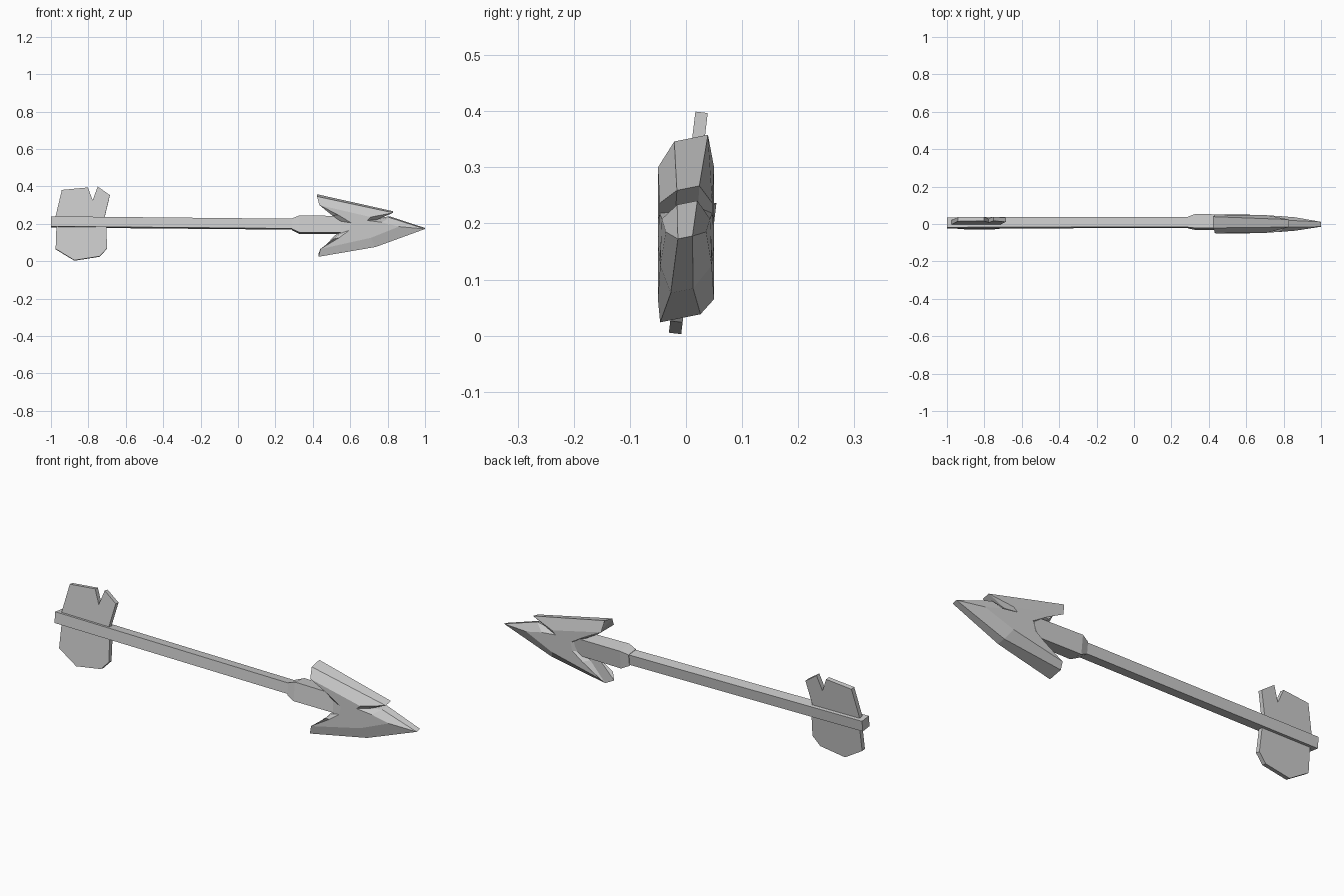
import bpy, bmesh
from math import sin, cos

if "Cube" in bpy.data.objects:
    bpy.data.objects.remove(bpy.data.objects["Cube"])

ROLL = 0.12  # the arrow leans slightly about its length


def finish(name, bm):
    bmesh.ops.recalc_face_normals(bm, faces=bm.faces)
    me = bpy.data.meshes.new(name)
    bm.to_mesh(me)
    bm.free()
    ob = bpy.data.objects.new(name, me)
    bpy.context.collection.objects.link(ob)
    return ob


def bridge(bm, a, b):
    n = len(a)
    for i in range(n):
        j = (i + 1) % n
        bm.faces.new((a[i], a[j], b[j], b[i]))


def square_bar(name, stations):
    """Four-sided bar through stations (x, y, z, half_y, half_z)."""
    bm = bmesh.new()
    rings = []
    for x, y, z, hy, hz in stations:
        ring = []
        for sy, sz in ((-1, -1), (1, -1), (1, 1), (-1, 1)):
            dy, dz = sy * hy, sz * hz
            ring.append(bm.verts.new((x, y + dy * cos(ROLL) + dz * sin(ROLL),
                                      z - dy * sin(ROLL) + dz * cos(ROLL))))
        rings.append(ring)
    for a, b in zip(rings, rings[1:]):
        bridge(bm, a, b)
    bm.faces.new(rings[0])
    bm.faces.new(rings[-1])
    return finish(name, bm)


def vane(name, outline, half=0.011):
    """Flat feather cut from an x-z outline, leaning with the shaft."""
    bm = bmesh.new()
    sides = [[bm.verts.new((x, 0.004 + ROLL * (z - 0.2) + s * half, z - s * half * ROLL))
              for x, z in outline] for s in (-1, 1)]
    bridge(bm, *sides)
    for side in sides:
        bm.faces.new(side)
    return finish(name, bm)


# shaft and the collar that holds the head
square_bar("shaft", [(-1, 0.006, 0.21, 0.027, 0.027), (0.6, 0.008, 0.195, 0.026, 0.026)])
square_bar("collar", [(0.29, 0.008, 0.197, 0.029, 0.029),
                      (0.33, 0.011, 0.195, 0.038, 0.046),
                      (0.62, 0.008, 0.193, 0.034, 0.044)])

# feathers
vane("upper_feather", [(-0.975, 0.21), (-0.975, 0.24), (-0.942, 0.38), (-0.803, 0.393),
                       (-0.777, 0.325), (-0.75, 0.398), (-0.685, 0.352), (-0.712, 0.24),
                       (-0.712, 0.21)])
vane("lower_feather", [(-0.97, 0.21), (-0.975, 0.065), (-0.875, 0.004), (-0.74, 0.025),
                       (-0.70, 0.068), (-0.705, 0.21)])

# arrow head: rim (x, z, half thickness) and raised face (x, z, half thickness)
HEAD = [
    ((1.0, 0.175, 0.013), (0.86, 0.185, 0.036)),
    ((0.735, 0.08, 0.02), (0.71, 0.125, 0.046)),
    ((0.43, 0.031, 0.036), (0.44, 0.065, 0.05)),
    ((0.51, 0.125, 0.032), (0.54, 0.125, 0.05)),
    ((0.548, 0.155, 0.03), (0.595, 0.165, 0.05)),
    ((0.548, 0.22, 0.03), (0.605, 0.205, 0.05)),
    ((0.505, 0.25, 0.032), (0.535, 0.248, 0.05)),
    ((0.423, 0.352, 0.03), (0.435, 0.30, 0.05)),
    ((0.83, 0.263, 0.02), (0.71, 0.236, 0.047)),
    ((0.74, 0.225, 0.02), (0.69, 0.218, 0.047)),
    ((0.81, 0.237, 0.018), (0.77, 0.208, 0.043)),
]
bm = bmesh.new()
rims = []
for s in (-1, 1):
    rim = [bm.verts.new((x, s * h + 0.06 * (z - 0.2), z + 0.2 * s * h))
           for (x, z, h), _ in HEAD]
    face = [bm.verts.new((x, s * h, z)) for _, (x, z, h) in HEAD]
    bridge(bm, rim, face)
    bm.faces.new(face)
    rims.append(rim)
bridge(bm, *rims)
finish("arrow_head", bm)
